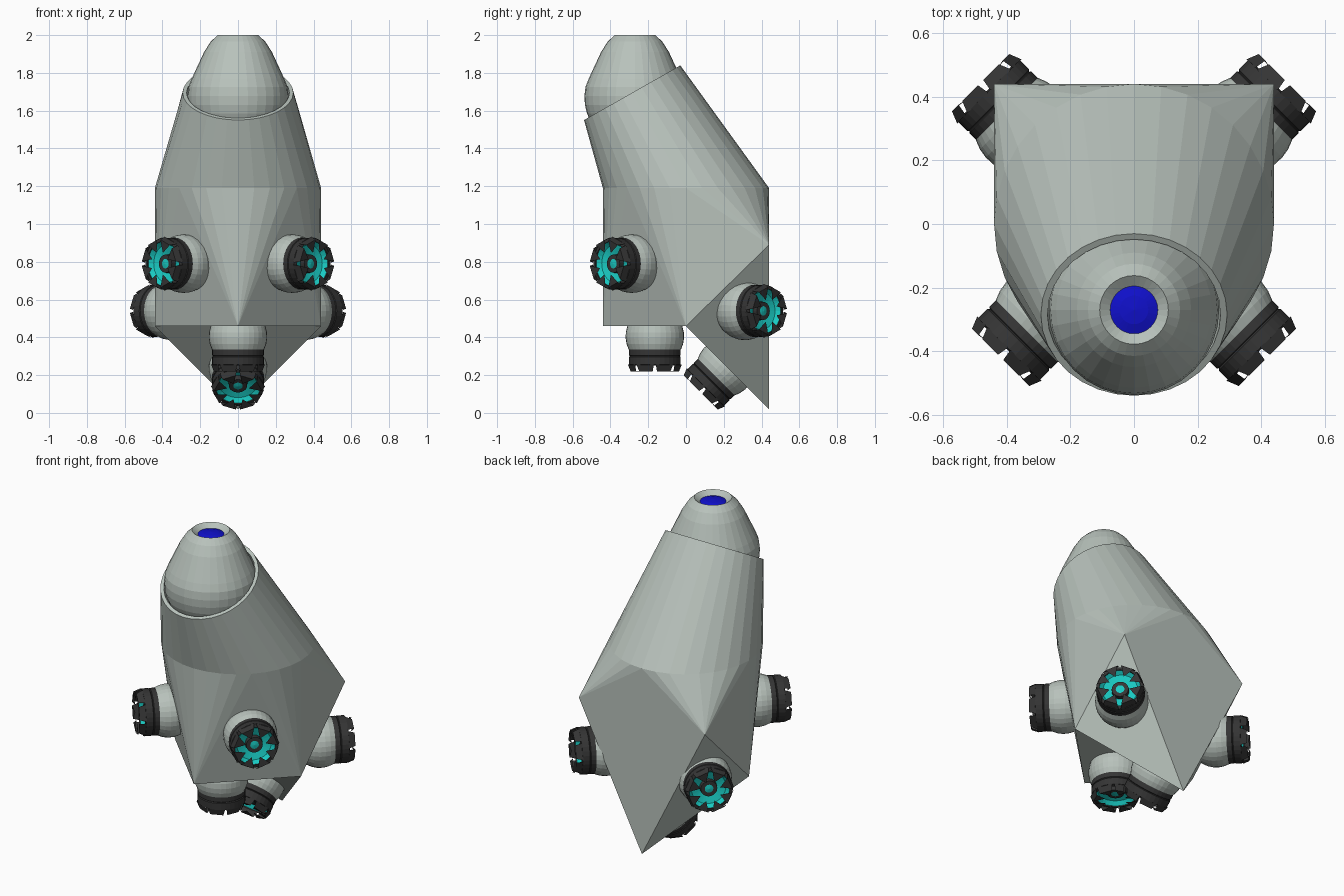
import bpy, bmesh, math
from mathutils import Vector, Matrix

cube = bpy.data.objects.get("Cube")
if cube:
    bpy.data.objects.remove(cube, do_unlink=True)


def material(name, rgb):
    m = bpy.data.materials.new(name)
    m.use_nodes = True
    m.diffuse_color = (*rgb, 1)
    m.node_tree.nodes["Principled BSDF"].inputs["Base Color"].default_value = (*rgb, 1)
    return m


MATS = [material("pale grey hull", (0.48, 0.54, 0.50)),
        material("charcoal metal", (0.035, 0.035, 0.035)),
        material("cyan glow", (0.01, 0.6, 0.55)),
        material("blue lens", (0.005, 0.005, 0.6))]
HULL, DARK, CYAN, BLUE = range(4)
SEGS = 32
ANGLES = [2 * math.pi * i / SEGS for i in range(SEGS)]


def finish(bm, name, matrix=Matrix()):
    bmesh.ops.remove_doubles(bm, verts=bm.verts[:], dist=1e-5)
    bmesh.ops.recalc_face_normals(bm, faces=bm.faces[:])
    mesh = bpy.data.meshes.new(name)
    bm.to_mesh(mesh)
    bm.free()
    for m in MATS:
        mesh.materials.append(m)
    ob = bpy.data.objects.new(name, mesh)
    ob.matrix_world = matrix
    bpy.context.collection.objects.link(ob)
    return ob


def bridge(bm, rings, mat=HULL):
    """Join successive rings of points with quads."""
    rows = [[bm.verts.new(p) for p in ring] for ring in rings]
    for a, b in zip(rows, rows[1:]):
        for i in range(SEGS):
            j = (i + 1) % SEGS
            bm.faces.new((a[i], a[j], b[j], b[i])).material_index = mat


def lathe(bm, profile, mat):
    bridge(bm, [[(r * math.cos(a), r * math.sin(a), z) for a in ANGLES]
                for r, z in profile], mat)


def arc(radius, start, end, steps):
    """Profile points along a circle, from one latitude to another."""
    out = []
    for i in range(steps + 1):
        t = math.radians(start + (end - start) * i / steps)
        out.append((radius * math.cos(t), radius * math.sin(t)))
    return out


# Lower body: two faceted hulls meeting at the side corners
R, WAIST, KEEL = 0.44, 1.19, 0.46
waist_ring = [(R * math.cos(a), R * math.sin(a), WAIST) for a in ANGLES]
side_corners = [(s * R, 0, KEEL) for s in (-1, 1)]
back_corners = [(s * R, R, 0.89) for s in (-1, 1)]


def hull(name, points):
    bm = bmesh.new()
    for p in points:
        bm.verts.new(p)
    res = bmesh.ops.convex_hull(bm, input=bm.verts[:])
    junk = {v for v in res["geom_interior"] + res["geom_unused"]
            if isinstance(v, bmesh.types.BMVert)}
    bmesh.ops.delete(bm, geom=list(junk), context="VERTS")
    finish(bm, name)


hull("front_body", waist_ring + side_corners + [(0, -R, KEEL)])
hull("rear_body", waist_ring + side_corners + back_corners + [(0, R, 0.02)])

# Upper body: loft from the waist to a tilted collar with a sunken socket
tilt = math.radians(29.6)
collar_mid = Vector((0, -0.285, 1.695))


def collar_ring(r, depth):
    rot = Matrix.Rotation(tilt, 3, "X")
    return [collar_mid + rot @ Vector((r * math.cos(a), r * math.sin(a), -depth))
            for a in ANGLES]


bm = bmesh.new()
bridge(bm, [waist_ring, collar_ring(0.293, 0), collar_ring(0.272, 0),
            collar_ring(0.272, 0.1), collar_ring(0, 0.1)])
finish(bm, "upper_body")

# Head: round base, tapering cone, bevelled opening with a lens
bm = bmesh.new()
base = arc(0.268, -90, 12, 10)
lathe(bm, base + [(0.245, 0.10), (0.18, 0.24), (0.145, 0.295), (0.108, 0.33),
                  (0.075, 0.305)], HULL)
lathe(bm, [(0.075, 0.305), (0.045, 0.315), (0, 0.32)], BLUE)
finish(bm, "head", Matrix.Translation((0, -0.27, 1.67)))


def claw(bm, angle):
    """One bent tooth leaning in over the nozzle."""
    rot = Matrix.Rotation(angle, 3, "Z")
    pts = [(0.134, -0.05, 0.148), (0.134, 0.05, 0.148), (0.122, 0.038, 0.187),
           (0.122, -0.038, 0.187), (0.062, 0, 0.18)]
    v = [bm.verts.new(rot @ Vector(p)) for p in pts]
    faces = [bm.faces.new(v[:4]), bm.faces.new((v[3], v[2], v[4]))]
    for f in faces:
        f.material_index = DARK
    bmesh.ops.solidify(bm, geom=faces, thickness=0.006)


def thruster(name, centre, direction):
    bm = bmesh.new()
    lathe(bm, arc(0.155, -90, 27, 10), HULL)
    lathe(bm, [(0.11, 0.052), (0.137, 0.052), (0.137, 0.1), (0.131, 0.104),
               (0.137, 0.108), (0.137, 0.15), (0.118, 0.155), (0.118, 0.148)], DARK)
    lathe(bm, [(0.118, 0.148), (0.1, 0.125), (0.05, 0.11)], CYAN)
    lathe(bm, [(0.05, 0.11), (0.048, 0.138), (0.025, 0.138)], DARK)
    lathe(bm, [(0.025, 0.138), (0, 0.142)], CYAN)
    for i in range(8):
        claw(bm, math.pi * (i + 0.5) / 4)
    turn = Vector(direction).to_track_quat("Z", "Y").to_matrix().to_4x4()
    finish(bm, name, Matrix.Translation(centre) @ turn)


# Thrusters: mirrored front and rear pairs, and two underneath
for side, s in (("left", 1), ("right", -1)):
    thruster(side + "_front_thruster", (s * 0.287, -0.287, 0.79), (s, -1, 0))
    thruster(side + "_rear_thruster", (s * 0.35, 0.312, 0.54), (s, 1, 0))
thruster("bottom_thruster", (0, -0.165, 0.405), (0, 0, -1))
thruster("lower_slanted_thruster", (0, 0.21, 0.24), (0, -1, -1))
